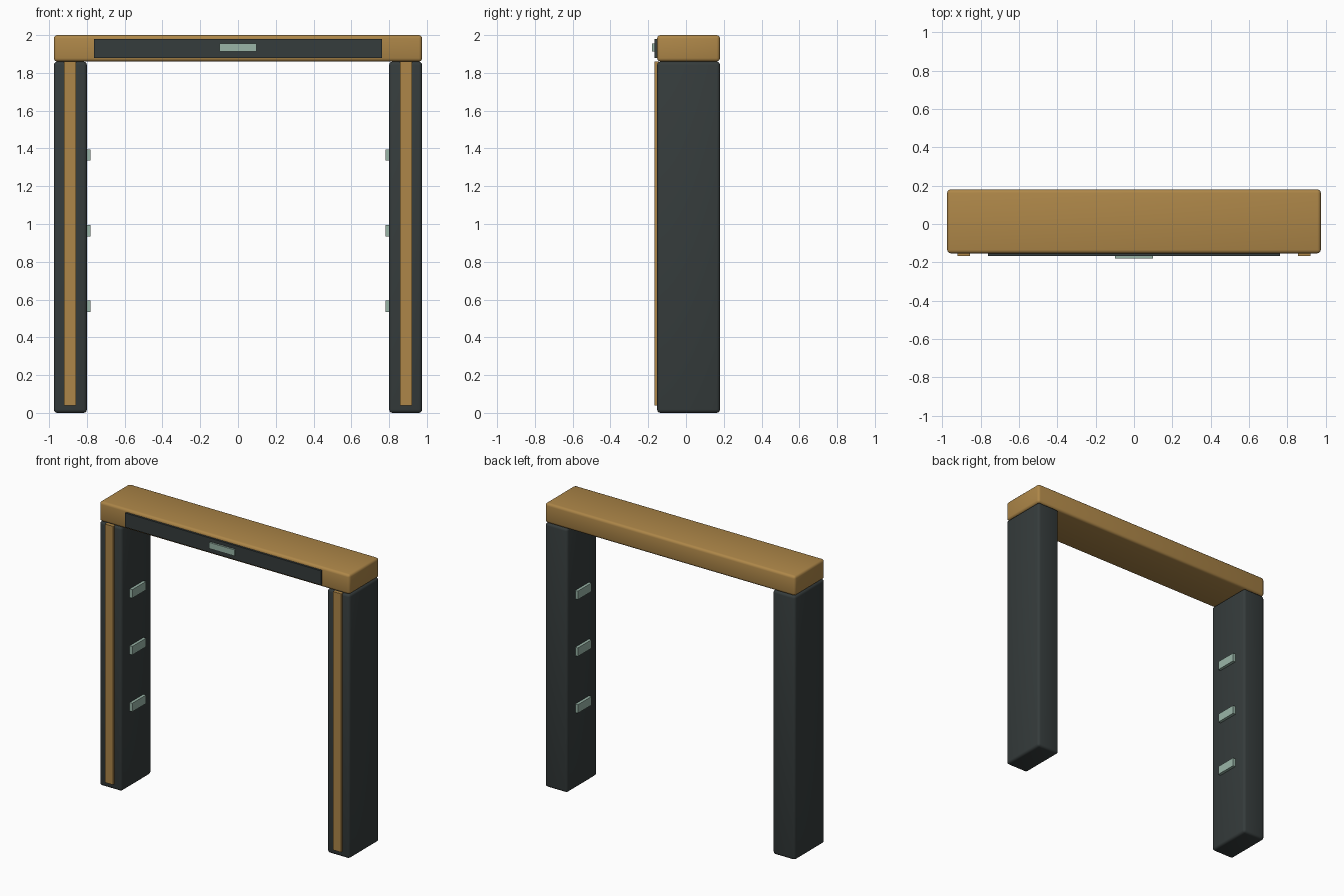
import bpy

if "Cube" in bpy.data.objects:
    bpy.data.objects.remove(bpy.data.objects["Cube"])


def material(name, rgb):
    m = bpy.data.materials.new(name)
    m.diffuse_color = (*rgb, 1.0)
    m.use_nodes = True
    m.node_tree.nodes["Principled BSDF"].inputs["Base Color"].default_value = m.diffuse_color
    return m


gold = material("ochre gold", (0.42, 0.24, 0.065))
dark = material("dark slate", (0.036, 0.045, 0.045))
mint = material("pale mint", (0.32, 0.46, 0.39))


def box(name, lo, hi, mat, bevel=0.0, segments=2):
    """Box between two corners, with optional rounded edges."""
    centre = [(a + b) / 2 for a, b in zip(lo, hi)]
    bpy.ops.mesh.primitive_cube_add(size=1, location=centre)
    ob = bpy.context.object
    ob.name = name
    ob.scale = [b - a for a, b in zip(lo, hi)]
    bpy.ops.object.transform_apply(location=False, rotation=False, scale=True)
    ob.data.materials.append(mat)
    if bevel:
        mod = ob.modifiers.new("rounded_edges", 'BEVEL')
        mod.width = bevel
        mod.segments = segments
        bpy.ops.object.modifier_apply(modifier=mod.name)
        bpy.ops.object.shade_smooth_by_angle()
    return ob


def side_box(name, side, x0, x1, y0, y1, z0, z1, mat, bevel=0.0, segments=2):
    """Box given for the right half, mirrored to the left when side is -1."""
    xa, xb = sorted((side * x0, side * x1))
    return box(name, (xa, y0, z0), (xb, y1, z1), mat, bevel, segments)


FRONT, BACK = -0.153, 0.18
MID = (FRONT + BACK) / 2

# Top beam with its front panel and display
box("top_beam", (-0.975, FRONT, 1.86), (0.975, BACK, 2.0), gold, 0.018, 3)
box("front_panel", (-0.762, -0.167, 1.88), (0.762, FRONT + 0.01, 1.98), dark)
box("display", (-0.098, -0.18, 1.912), (0.098, -0.16, 1.955), mint)

for side, label in ((-1, "left"), (1, "right")):
    # Upright post and its front stripe
    side_box(label + "_post", side, 0.80, 0.975, FRONT, BACK, 0, 1.86, dark, 0.018, 3)
    side_box(label + "_stripe", side, 0.857, 0.92, -0.167, FRONT + 0.01, 0.04, 1.86, gold)
    # Sensor pads on the inner face
    for i, z in enumerate((0.565, 0.965, 1.365)):
        side_box(f"{label}_sensor_{i + 1}", side, 0.78, 0.81, MID - 0.076, MID + 0.076,
                 z - 0.03, z + 0.03, mint)
